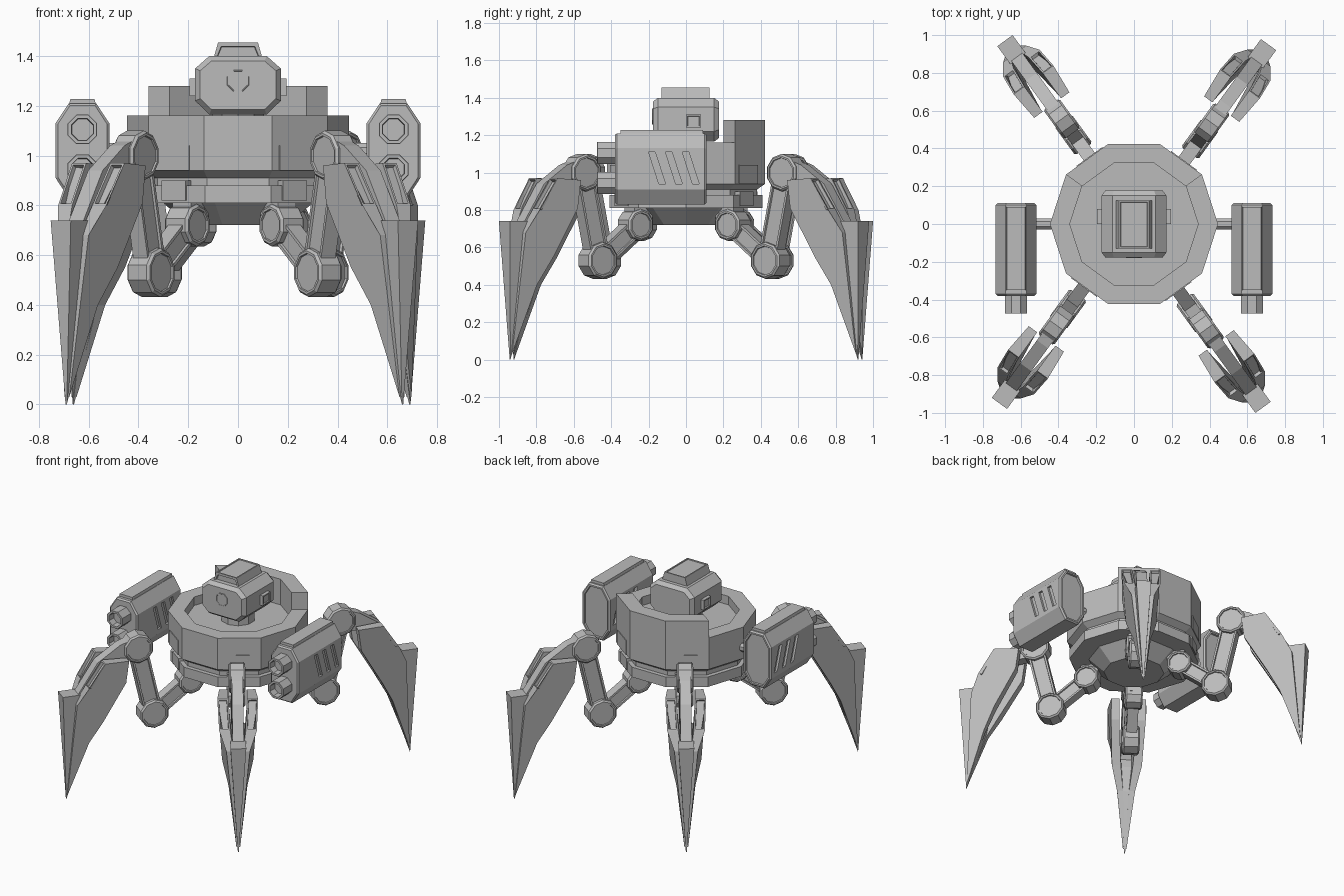
import bpy, bmesh, math
from mathutils import Vector, Matrix

cube = bpy.data.objects.get("Cube")
if cube:
    bpy.data.objects.remove(cube, do_unlink=True)

grey = bpy.data.materials.new("plain grey")
grey.use_nodes = True
grey.diffuse_color = (0.5, 0.5, 0.5, 1)
grey.node_tree.nodes["Principled BSDF"].inputs["Base Color"].default_value = (0.5, 0.5, 0.5, 1)


def finish(name, bm):
    bmesh.ops.recalc_face_normals(bm, faces=bm.faces)
    mesh = bpy.data.meshes.new(name)
    bm.to_mesh(mesh)
    bm.free()
    mesh.materials.append(grey)
    obj = bpy.data.objects.new(name, mesh)
    bpy.context.collection.objects.link(obj)
    return obj


def loft(bm, a, b):
    """Closed solid between two matching loops of points."""
    va, vb = [bm.verts.new(p) for p in a], [bm.verts.new(p) for p in b]
    n = len(a)
    caps = [bm.faces.new(va), bm.faces.new(vb)]
    sides = [bm.faces.new((va[i], va[(i + 1) % n], vb[(i + 1) % n], vb[i])) for i in range(n)]
    bmesh.ops.recalc_face_normals(bm, faces=bm.faces)
    return caps, sides


def inset(bm, faces, rim, depth):
    bm.normal_update()
    bmesh.ops.inset_individual(bm, faces=faces, thickness=rim, depth=depth)


def panel(bm, faces, rim, depth):
    """Sunken panel with a flat rim."""
    inset(bm, faces, rim, 0)
    inset(bm, faces, rim * 0.2, -depth)


def box(bm, lo, hi, taper=1.0):
    """Box whose top may be narrower across x."""
    (x0, y0, z0), (x1, y1, z1) = lo, hi
    cx = (x0 + x1) / 2
    base = [(x0, y0), (x1, y0), (x1, y1), (x0, y1)]
    return loft(bm, [(x, y, z0) for x, y in base],
                [(cx + (x - cx) * taper, y, z1) for x, y in base])


def disc(bm, centre, axis, radius, half, sides=10, rim=0.01, chamfer=0.01, depth=0.008):
    """Drum with chamfered edges and sunken end caps."""
    rot = Vector((0, 0, 1)).rotation_difference(Vector(axis)).to_matrix()
    def ring(h):
        return [Vector(centre) + rot @ Vector((radius * math.cos(t), radius * math.sin(t), h))
                for t in (2 * math.pi * (i + 0.5) / sides for i in range(sides))]
    caps, _ = loft(bm, ring(chamfer - half), ring(half - chamfer))
    inset(bm, caps, chamfer, chamfer)
    panel(bm, caps, rim, depth)


# --- Hull: ten-sided turned body with a sunken deck
SIDES = 10
def around(r, z, i):
    t = 2 * math.pi * i / SIDES
    return (r * math.cos(t), r * math.sin(t), z)

profile = [(0.2, 0.72), (0.3, 0.81), (0.43, 0.81), (0.43, 0.88), (0.4, 0.88), (0.4, 0.91),
           (0.445, 0.94), (0.445, 1.16), (0.34, 1.16), (0.34, 1.1)]
bm = bmesh.new()
rings = [[bm.verts.new(around(r, z, i)) for i in range(SIDES)] for r, z in profile]
for a, b in zip(rings, rings[1:]):
    for i in range(SIDES):
        j = (i + 1) % SIDES
        bm.faces.new((a[i], a[j], b[j], b[i]))
bm.faces.new(rings[0])
bm.faces.new(rings[-1])
finish("hull", bm)

# --- Raised guard along the three rear sides
bm = bmesh.new()
arc = [around(0.445, 0, i) for i in range(1, 5)] + [around(0.34, 0, i) for i in range(4, 0, -1)]
loft(bm, [(x, y, 1.1) for x, y, _ in arc], [(x, y, 1.28) for x, y, _ in arc])
finish("rear_guard", bm)


def octagon(cx, half, flat, heights):
    """Upright octagon in x and z from its four corner heights."""
    z0, z1, z2, z3 = heights
    right = [(flat, z0), (half, z1), (half, z2), (flat, z3)]
    return [(cx + x, z) for x, z in right] + [(cx - x, z) for x, z in reversed(right)]

# --- Head: octagonal block with hatch, lens and side lugs
bm = bmesh.new()
outline = octagon(0, 0.172, 0.115, (1.165, 1.22, 1.35, 1.4))
caps, _ = loft(bm, [(x, -0.15, z) for x, z in outline], [(x, 0.15, z) for x, z in outline])
inset(bm, caps, 0.022, 0.027)
finish("head", bm)
bm = bmesh.new()
disc(bm, (0, 0, 1.13), (0, 0, 1), 0.11, 0.05)
finish("neck", bm)
bm = bmesh.new()
disc(bm, (0, -0.177, 1.3), (0, 1, 0), 0.047, 0.004, 8, 0.004, 0.001, 0.001)
finish("lens", bm)
bm = bmesh.new()
caps, sides = box(bm, (-0.1, -0.13, 1.385), (0.1, 0.125, 1.455), 0.8)
panel(bm, [sides[0]], 0.02, 0.012)
panel(bm, [caps[1]], 0.012, 0.005)
finish("hatch", bm)
for s, side in ((1, "left"), (-1, "right")):
    bm = bmesh.new()
    _, sides = box(bm, (min(s * 0.15, s * 0.195), 0, 1.24), (max(s * 0.15, s * 0.195), 0.08, 1.31))
    panel(bm, [sides[1 if s > 0 else 3]], 0.012, 0.008)
    finish(side + "_head_lug", bm)

# --- Gun pods
HALF, FRONT, BACK = 0.108, -0.38, 0.11
for s, side in ((1, "left"), (-1, "right")):
    cx = s * 0.625
    section = octagon(cx, HALF, 0.055, (0.83, 0.91, 1.13, 1.21))
    bm = bmesh.new()
    caps, _ = loft(bm, [(x, FRONT + 0.01, z) for x, z in section],
                   [(x, BACK - 0.01, z) for x, z in section])
    inset(bm, caps, 0.01, 0.01)
    panel(bm, caps[1:], 0.012, 0.012)
    pod = finish(side + "_pod", bm)

    # Slanted vents cut into both flat sides
    bm = bmesh.new()
    for f in (-1, 1):
        for k in range(3):
            y = -0.2 + 0.09 * k
            slot = [(y, 1.11), (y + 0.035, 1.11), (y + 0.09, 0.94), (y + 0.055, 0.94)]
            loft(bm, [(cx + f * (HALF - 0.015), a, b) for a, b in slot],
                 [(cx + f * (HALF + 0.03), a, b) for a, b in slot])
    cutter = finish("vent_cutter", bm)
    mod = pod.modifiers.new("vents", 'BOOLEAN')
    mod.object, mod.solver = cutter, 'EXACT'
    bpy.context.view_layer.update()
    pod.data = bpy.data.meshes.new_from_object(pod.evaluated_get(bpy.context.evaluated_depsgraph_get()))
    pod.modifiers.clear()
    bpy.data.objects.remove(cutter)

    bm = bmesh.new()
    box(bm, (cx - 0.055, FRONT + 0.03, 1.2), (cx + 0.055, BACK - 0.02, 1.228), 0.88)
    finish(side + "_pod_cover", bm)
    for z, level in ((1.105, "upper"), (0.945, "lower")):
        bm = bmesh.new()
        disc(bm, (cx, -0.42, z), (0, 1, 0), 0.064, 0.055, 8, 0.014, 0.002, 0.05)
        finish(f"{side}_{level}_barrel", bm)
    bm = bmesh.new()
    disc(bm, (s * 0.47, 0, 1.02), (1, 0, 0), 0.032, 0.08, 8, 0.008, 0.005)
    finish(side + "_pod_arm", bm)

# --- Legs: drawn in a plane of reach (x) and height (z), then turned into place
HIP, KNEE, ELBOW = Vector((0.322, 0, 0.72)), Vector((0.57, 0, 0.53)), Vector((0.675, 0, 1.0))

def link(bm, a, b, width, half):
    d = (b - a).normalized()
    n = Vector((-d.z, 0, d.x)) * width / 2
    quad = [a - n, b - n, b + n, a + n]
    off = Vector((0, half, 0))
    caps, _ = loft(bm, [p - off for p in quad], [p + off for p in quad])
    panel(bm, caps, 0.018, 0.01)

def slab(bm, pts):
    """Solid from (reach, height, near side, far side) points."""
    return loft(bm, [(r, a, z) for r, z, a, b in pts], [(r, b, z) for r, z, a, b in pts])

beam = [(0.67, 1.085), (0.8, 1.04), (0.95, 0.94), (1.08, 0.74), (1.04, 0.6), (0.93, 0.76),
        (0.8, 0.92), (0.67, 0.93)]
claw = [(1.05, 0.74, 0.05), (1.187, 0.74, 0.05), (1.15, 0, 0.003), (1.02, 0.4, 0.035), (0.99, 0.57, 0.045)]
guard = [(0.765, 0.96, 0.06, 0.115), (0.93, 0.97, 0.06, 0.13), (1.04, 0.8, 0.05, 0.12),
         (1.1, 0.68, 0.03, 0.075), (1.145, 0.03, 0.002, 0.012), (1.015, 0.4, 0.02, 0.06),
         (0.935, 0.55, 0.04, 0.1), (0.785, 0.81, 0.06, 0.115)]

for angle, corner in ((54, "back_left"), (126, "back_right"), (234, "front_right"), (306, "front_left")):
    parts = {}
    bm = parts["hip"] = bmesh.new()
    disc(bm, HIP, (0, 1, 0), 0.085, 0.058)
    box(bm, (0.24, -0.045, 0.72), (0.36, 0.045, 0.83))
    bm = parts["thigh"] = bmesh.new()
    link(bm, HIP, KNEE, 0.1, 0.036)
    bm = parts["knee"] = bmesh.new()
    disc(bm, KNEE, (0, 1, 0), 0.098, 0.056)
    bm = parts["shank"] = bmesh.new()
    link(bm, KNEE, ELBOW, 0.115, 0.036)
    bm = parts["elbow"] = bmesh.new()
    disc(bm, ELBOW, (0, 1, 0), 0.1, 0.052)
    bm = parts["beam"] = bmesh.new()
    slab(bm, [(r, z, -0.036, 0.036) for r, z in beam])
    bm = parts["claw"] = bmesh.new()
    slab(bm, [(r, z, -w, w) for r, z, w in claw])
    for s, side in ((1, "near"), (-1, "far")):
        bm = parts[side + "_guard"] = bmesh.new()
        _, sides = slab(bm, [(r, z, s * a, s * b) for r, z, a, b in guard])
        panel(bm, sides[1:2], 0.013, 0.018)
    # Brackets on the hull above each hip
    bm = parts["bracket"] = bmesh.new()
    box(bm, (0.36, -0.085, 0.94), (0.428, 0.085, 1.04))
    box(bm, (0.36, -0.06, 0.82), (0.415, 0.06, 0.9))
    # Each leg sits slightly to one side of its hull face
    turn = Matrix.Rotation(math.radians(angle), 4, 'Z') @ Matrix.Translation((0, -0.018, 0))
    for part, bm in parts.items():
        finish(f"{corner}_{part}", bm).data.transform(turn)
